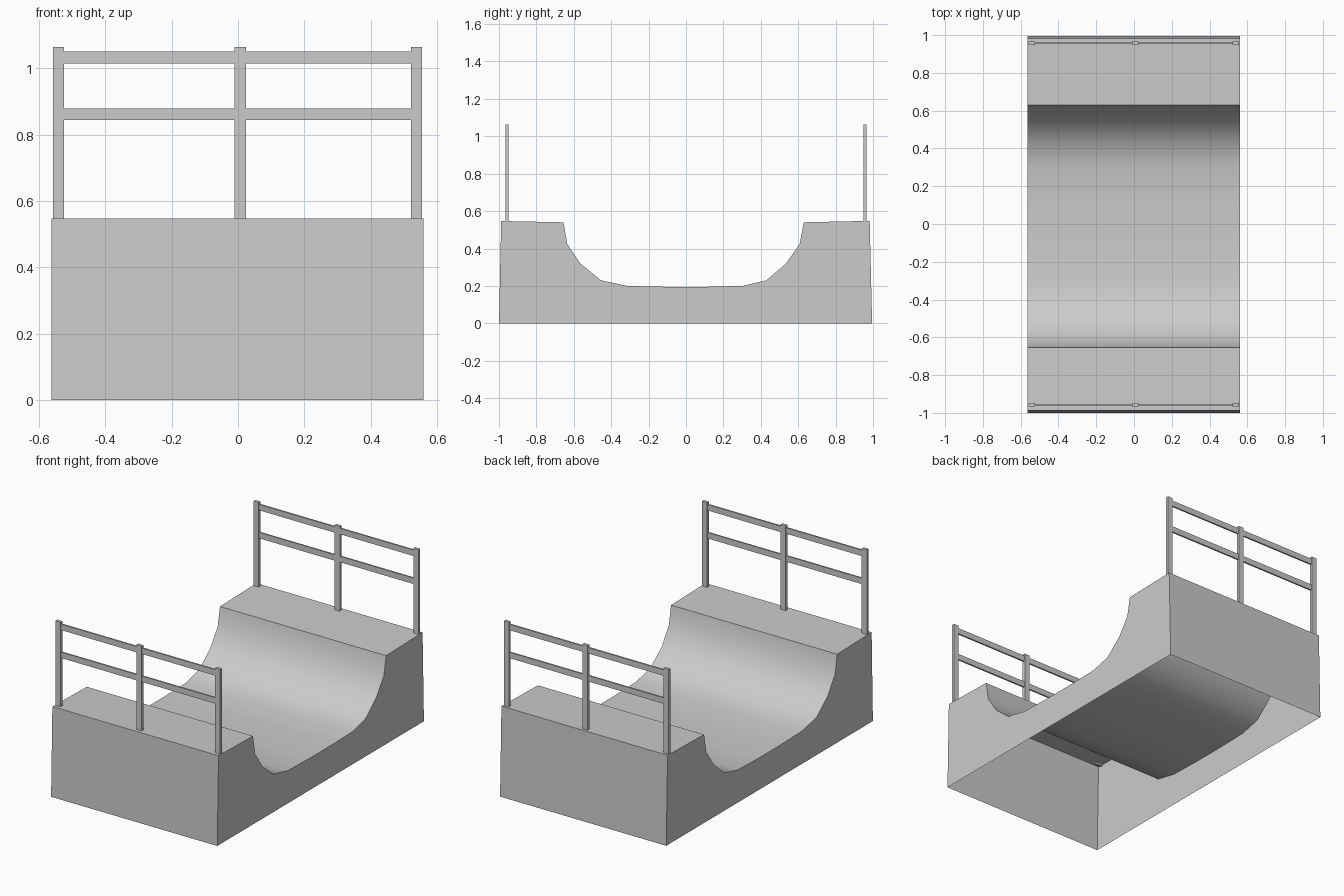
import bpy, bmesh

if "Cube" in bpy.data.objects:
    bpy.data.objects.remove(bpy.data.objects["Cube"])

X0, X1 = -0.563, 0.56

# Side outline of the ramp, front foot to back foot
profile = [(-1.0, 0), (-0.988, 0.547), (-0.655, 0.54), (-0.635, 0.425),
           (-0.565, 0.32), (-0.455, 0.23), (-0.315, 0.2), (-0.1, 0.195),
           (0.1, 0.195), (0.305, 0.2), (0.43, 0.23), (0.535, 0.32),
           (0.608, 0.425), (0.63, 0.54), (0.982, 0.548), (0.995, 0)]


def to_object(name, bm):
    mesh = bpy.data.meshes.new(name)
    bm.to_mesh(mesh)
    bm.free()
    obj = bpy.data.objects.new(name, mesh)
    bpy.context.collection.objects.link(obj)
    return obj


# Ramp: hollow shell, open underneath
bm = bmesh.new()
left = [bm.verts.new((X0, y, z)) for y, z in profile]
right = [bm.verts.new((X1, y, z)) for y, z in profile]
bm.faces.new(left)
bm.faces.new(right[::-1])
for i in range(len(profile) - 1):
    face = bm.faces.new((left[i], right[i], right[i + 1], left[i + 1]))
    face.smooth = 2 <= i <= 12          # riding surface
bmesh.ops.recalc_face_normals(bm, faces=bm.faces)
deck = max(bm.faces, key=lambda f: f.normal.z * (f.calc_center_median().z > 0.5))
if sum(f.normal.z for f in bm.faces) < 0:
    bmesh.ops.reverse_faces(bm, faces=bm.faces)
ramp = to_object("ramp", bm)
bpy.context.view_layer.objects.active = ramp
ramp.select_set(True)
smooth = [p.use_smooth for p in ramp.data.polygons]
bpy.ops.object.shade_smooth_by_angle(angle=0.7)
ramp.data.polygons.foreach_set("use_smooth", smooth)


def box(name, x0, x1, y, depth, z0, z1):
    bm = bmesh.new()
    bmesh.ops.create_cube(bm, size=1)
    for v in bm.verts:
        v.co.x = x0 if v.co.x < 0 else x1
        v.co.y = y + v.co.y * depth
        v.co.z = z0 if v.co.z < 0 else z1
    return to_object(name, bm)


# Safety railings: three posts and two rails on each deck
for side, y in (("front", -0.957), ("back", 0.957)):
    for label, x in (("left", -0.541), ("middle", 0.007), ("right", 0.538)):
        box(f"{side}_{label}_post", x - 0.017, x + 0.017, y, 0.018, 0.535, 1.064)
    for label, z in (("lower", 0.862), ("upper", 1.033)):
        box(f"{side}_{label}_rail", -0.541, 0.538, y, 0.01, z - 0.018, z + 0.018)
